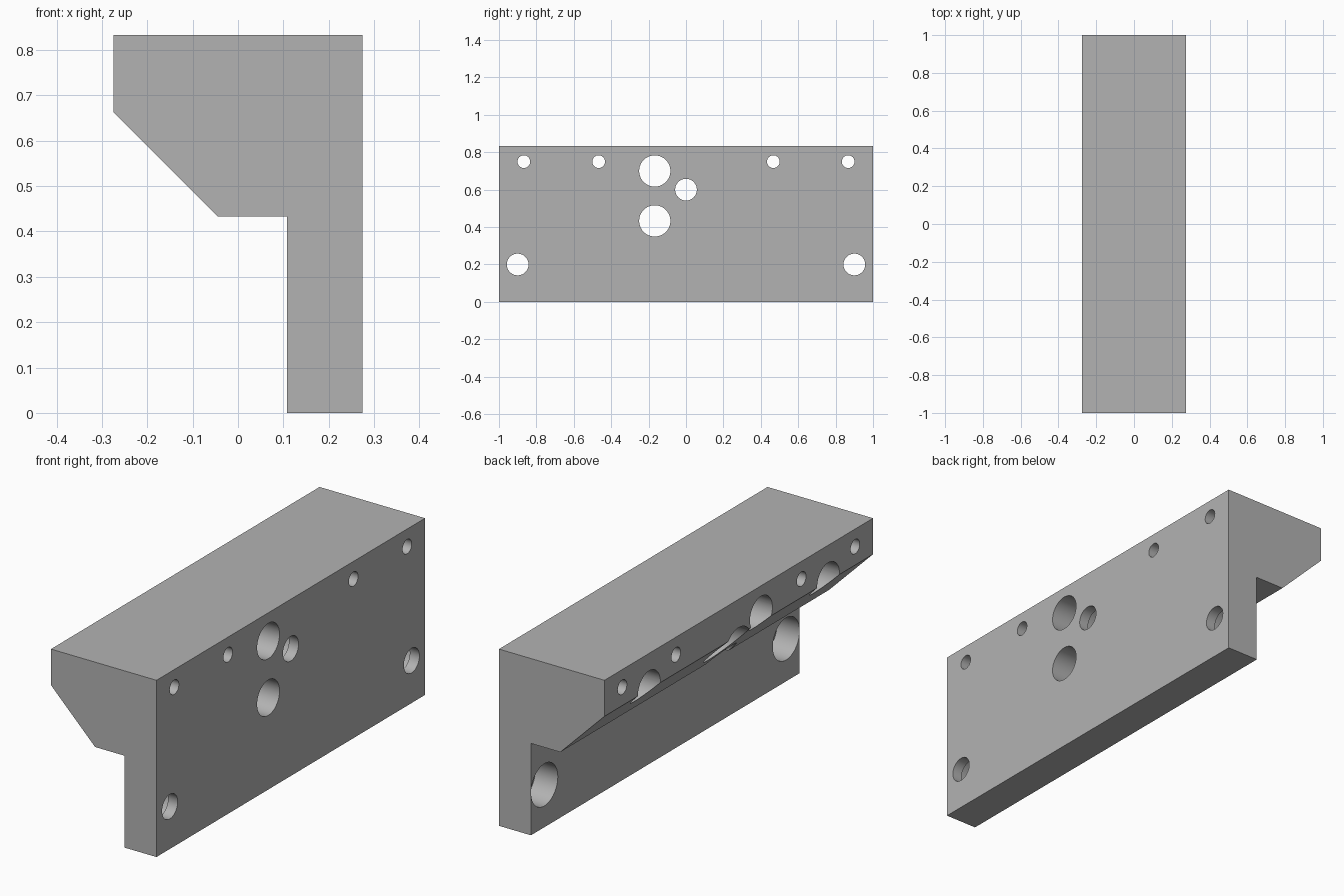
import bpy, bmesh, math
from mathutils import Matrix

if "Cube" in bpy.data.objects:
    bpy.data.objects.remove(bpy.data.objects["Cube"], do_unlink=True)

RIGHT, LEDGE, LEFT = -0.275, 0.108, 0.275
HEIGHT, STEP = 0.833, 0.433

grey = bpy.data.materials.new("plain grey")
grey.use_nodes = True
colour = (0.45, 0.45, 0.45, 1)
grey.diffuse_color = colour
grey.node_tree.nodes["Principled BSDF"].inputs["Base Color"].default_value = colour


def make_object(name, bm):
    bmesh.ops.recalc_face_normals(bm, faces=bm.faces)
    mesh = bpy.data.meshes.new(name)
    bm.to_mesh(mesh)
    bm.free()
    mesh.materials.append(grey)
    obj = bpy.data.objects.new(name, mesh)
    bpy.context.collection.objects.link(obj)
    return obj


def add_bore(bm, y, z, radius, start, end):
    """Cylinder along x between start and end."""
    place = (Matrix.Translation(((start + end) / 2, y, z))
             @ Matrix.Rotation(math.pi / 2, 4, "Y")
             @ Matrix.Rotation(math.pi / 64, 4, "Z"))
    bmesh.ops.create_cone(bm, cap_ends=True, segments=64, radius1=radius,
                          radius2=radius, depth=end - start, matrix=place)


# Bracket body: stepped profile with a chamfered overhang, extruded along y
profile = [(LEDGE, 0), (LEFT, 0), (LEFT, HEIGHT), (RIGHT, HEIGHT),
           (RIGHT, 0.663), (-0.045, STEP), (LEDGE, STEP)]
bm = bmesh.new()
face = bm.faces.new([bm.verts.new((x, -1, z)) for x, z in profile])
extruded = bmesh.ops.extrude_face_region(bm, geom=[face])["geom"]
bmesh.ops.translate(bm, vec=(0, 2, 0),
                    verts=[v for v in extruded if isinstance(v, bmesh.types.BMVert)])
body = make_object("mounting_bracket", bm)

# Through holes: pin holes, shaft holes and screw holes
through = bmesh.new()
for side in (-1, 1):
    for y in (0.467, 0.867):
        add_bore(through, side * y, 0.75, 0.034, -0.5, 0.5)
for z in (0.7, STEP):
    add_bore(through, -0.167, z, 0.0835, -0.5, 0.5)
screws = [(-0.9, 0.2), (0.9, 0.2), (0, 0.6)]
for y, z in screws:
    add_bore(through, y, z, 0.058, -0.5, 0.5)

# Wide recesses: screw head counterbores and two blind pockets
recesses = bmesh.new()
for y, z in screws:
    add_bore(recesses, y, z, 0.0995, -0.5, 0.225)
for side in (-1, 1):
    add_bore(recesses, side * 0.667, 0.667, 0.0835, -0.5, LEDGE)

cutters = [make_object("through_hole_cutter", through),
           make_object("recess_cutter", recesses)]
bpy.context.view_layer.objects.active = body
for cutter in cutters:
    mod = body.modifiers.new(cutter.name, "BOOLEAN")
    mod.operation = "DIFFERENCE"
    mod.solver = "EXACT"
    mod.object = cutter
    bpy.ops.object.modifier_apply(modifier=mod.name)
for cutter in cutters:
    bpy.data.objects.remove(cutter, do_unlink=True)

# Smooth bore walls, crisp machined edges
bpy.ops.object.select_all(action="DESELECT")
body.select_set(True)
bpy.ops.object.shade_smooth_by_angle(angle=math.radians(30))
